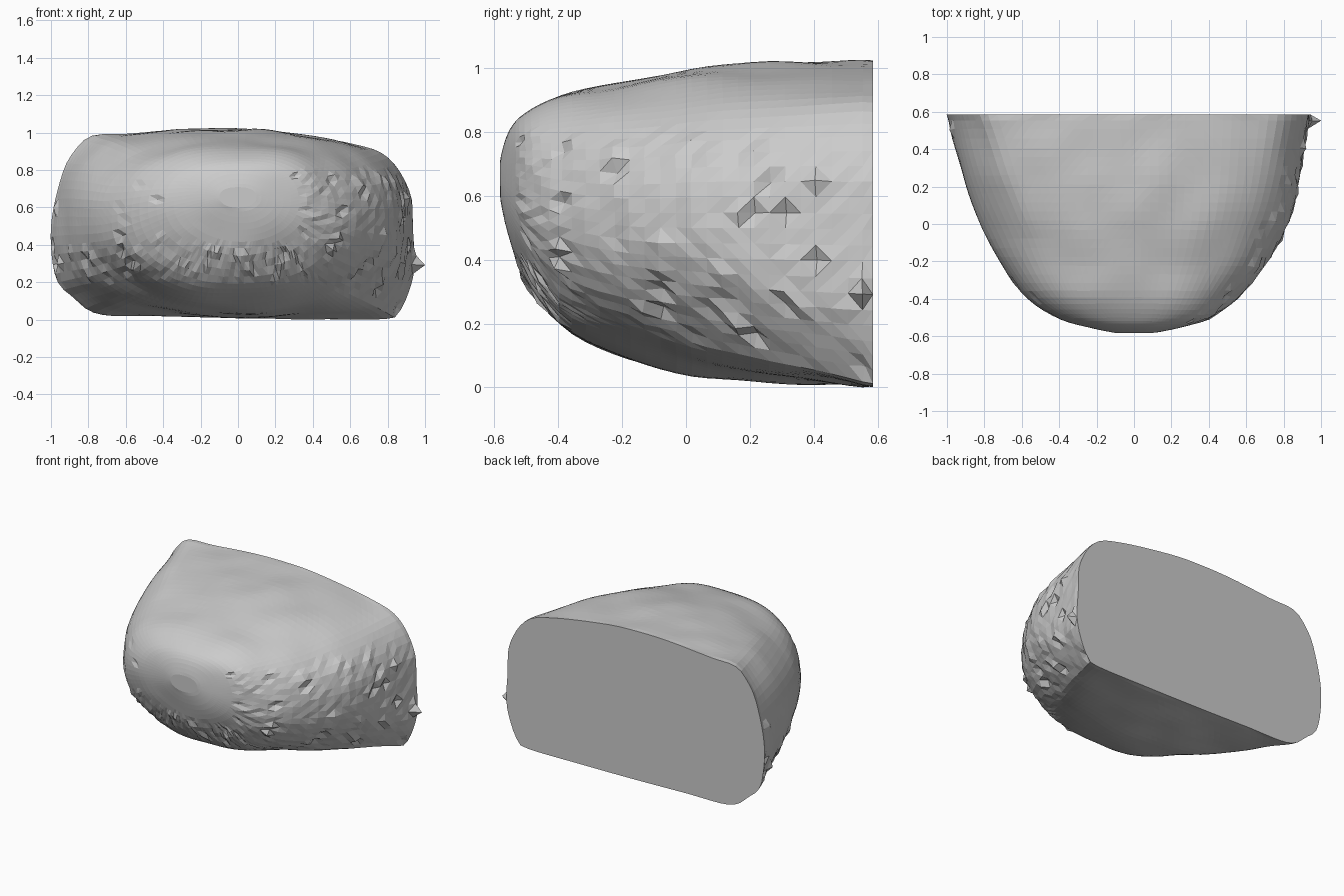
import bpy, bmesh, random
from mathutils import Vector, noise

if "Cube" in bpy.data.objects:
    bpy.data.objects.remove(bpy.data.objects["Cube"])

random.seed(4)
AROUND, ALONG = 104, 34
BACK = 0.585


def spline(pts, u, closed=False):
    """Catmull-Rom point on a list of tuples, u in 0..1."""
    n = len(pts)
    s = u * (n if closed else n - 1)
    i = int(s) if closed else min(int(s), n - 2)
    f = s - i
    pick = (lambda k: pts[k % n]) if closed else (lambda k: pts[max(0, min(n - 1, k))])
    a, b, c, d = (Vector(pick(i + k)) for k in (-1, 0, 1, 2))
    return 0.5 * (2 * b + (c - a) * f + (2 * a - 5 * b + 4 * c - d) * f * f
                  + (3 * b - a - 3 * c + d) * f ** 3)


def resample(pts, count):
    """Evenly spaced points along a closed spline."""
    fine = [spline(pts, k / 1500, True) for k in range(1500)]
    fine.append(fine[0])
    dist = [0]
    for p, q in zip(fine, fine[1:]):
        dist.append(dist[-1] + (q - p).length)
    out, j = [], 0
    for k in range(count):
        while dist[j] < dist[-1] * k / count:
            j += 1
        out.append(fine[j])
    return out


def soften(u, v, amount):
    """Blend a section point in the unit square towards a rounder oval."""
    x, z = 2 * u - 1, 2 * v - 1
    e = 2.05 if z < 0 else 2.4
    r = (abs(x) ** e + abs(z) ** e) ** (-1 / e)
    k = 1 + (r - 1) * amount
    return 0.5 + 0.5 * x * k, 0.5 + 0.5 * z * k


# outline of the flat cut face (x, z)
cut = [(-0.78, 0.985), (-0.87, 0.91), (-0.94, 0.78), (-1.0, 0.5), (-0.975, 0.23),
       (-0.88, 0.12), (-0.74, 0.03), (-0.4, 0.02), (0, 0.01), (0.4, 0.005),
       (0.78, 0.005), (0.86, 0.04), (0.92, 0.17), (0.945, 0.3), (0.935, 0.48),
       (0.92, 0.68), (0.8, 0.87), (0.6, 0.945), (0.2, 1.01), (-0.05, 1.025),
       (-0.3, 1.02), (-0.6, 0.995)]
# extents of each slice from nose to cut: y, x min, x max, z min, z max
slices = [(-0.582, -0.1, 0.1, 0.6, 0.71), (-0.555, -0.22, 0.25, 0.48, 0.81),
          (-0.5, -0.4, 0.42, 0.34, 0.87), (-0.38, -0.58, 0.57, 0.18, 0.925),
          (-0.2, -0.72, 0.715, 0.09, 0.955), (0, -0.825, 0.82, 0.04, 0.995),
          (0.2, -0.9, 0.885, 0.02, 1.015), (0.4, -0.955, 0.92, 0.008, 1.022),
          (BACK, -1.0, 0.945, 0.0, 1.025)]

unit = [((p.x + 1.0) / 1.945, p.y / 1.025) for p in resample(cut, AROUND)]

# loft the slices into a body with a rounded nose and a flat cut
bm = bmesh.new()
rings = []
for k in range(ALONG):
    y, x0, x1, z0, z1 = spline(slices, k / (ALONG - 1))
    amount = min(1.0, max(0.0, (BACK - y) / 0.68))
    ring = [soften(u, v, amount) for u, v in unit]
    rings.append([bm.verts.new((x0 + u * (x1 - x0), y, z0 + v * (z1 - z0)))
                  for u, v in ring])
for a, b in zip(rings, rings[1:]):
    for i in range(AROUND):
        j = (i + 1) % AROUND
        bm.faces.new((a[i], a[j], b[j], b[i]))
bm.faces.new(rings[0])
bm.faces.new(rings[-1][::-1])
bmesh.ops.recalc_face_normals(bm, faces=bm.faces)
bm.normal_update()

# lumpy crust, with ragged crumbs along the lower sides and right side
shifts = []
for ring in rings[1:-1]:
    for v in ring:
        n, p = v.normal.copy(), v.co
        d = 0.012 * noise.noise(p * 4)
        side = abs(n.z) < 0.8
        chance = 0.0
        if side and 0.22 < p.z < 0.4:
            chance = 0.2
        elif side and p.z < 0.8:
            chance = 0.11 if p.x > 0.35 else 0.03
        if p.y > -0.53:
            if random.random() < chance:
                d += random.uniform(-0.025, 0.025) * (0.5 if p.y < -0.4 else 1)
            elif side and chance > 0.1:
                d += random.uniform(-0.004, 0.004)
        shifts.append((v, n * d))
for v, s in shifts:
    v.co += s

# one stray crumb at the right edge of the cut
tip = min(rings[-2], key=lambda v: (v.co - Vector((0.94, 0.55, 0.27))).length)
tip.co.x = 1.0

bmesh.ops.triangulate(bm, faces=[f for f in bm.faces if len(f.verts) == 4])
low = min(v.co.z for v in bm.verts)
for v in bm.verts:
    v.co.z -= low

mesh = bpy.data.meshes.new("half_loaf")
bm.to_mesh(mesh)
bm.free()
loaf = bpy.data.objects.new("half_loaf", mesh)
bpy.context.collection.objects.link(loaf)
